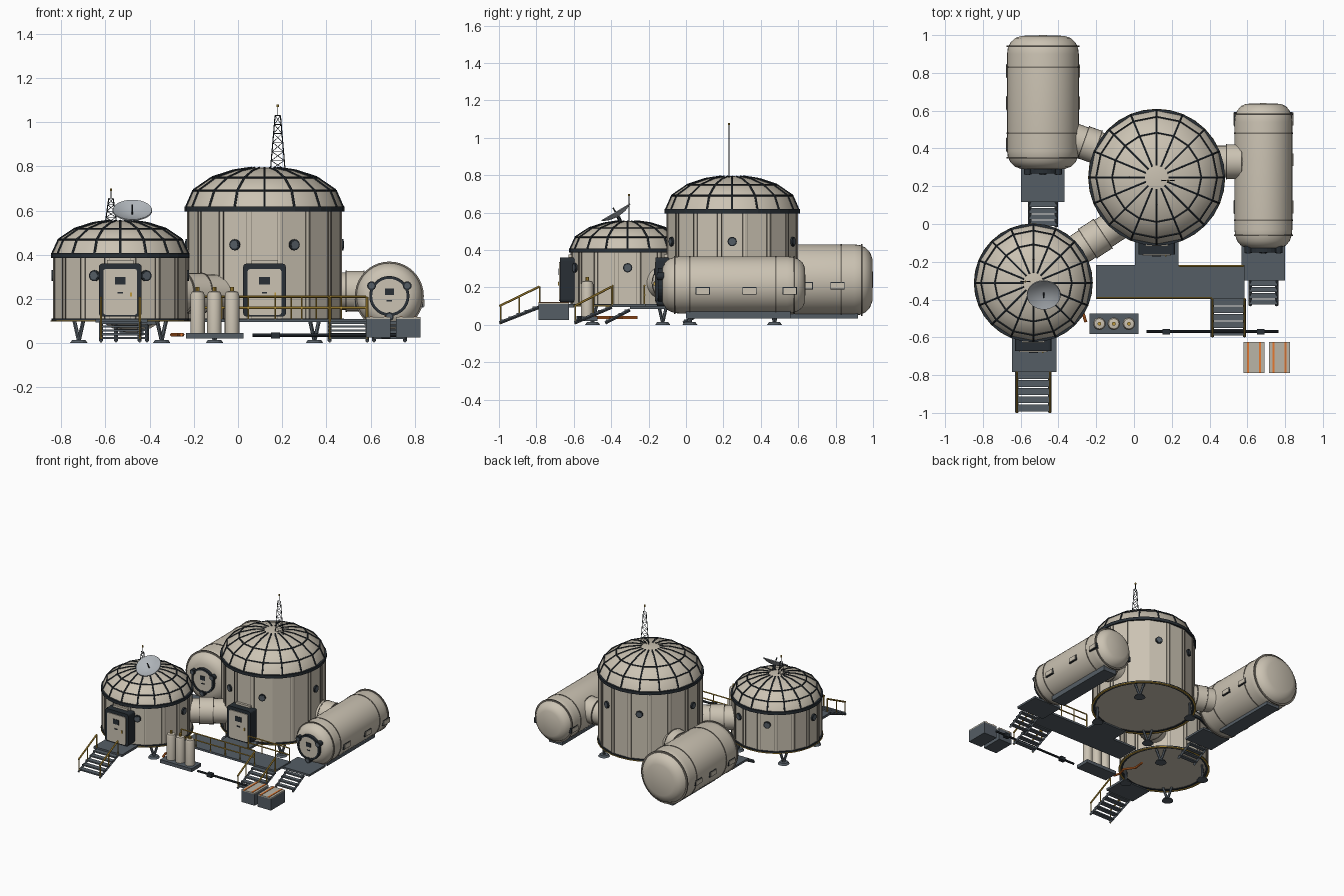
import bpy, bmesh
from math import sin, cos, pi, radians
from mathutils import Matrix, Vector

cube = bpy.data.objects.get("Cube")
if cube:
    bpy.data.objects.remove(cube)


def material(name, r, g, b):
    m = bpy.data.materials.new(name)
    m.use_nodes = True
    m.diffuse_color = (r, g, b, 1)
    m.node_tree.nodes["Principled BSDF"].inputs["Base Color"].default_value = (r, g, b, 1)
    return m


BEIGE = material("beige shell", .6, .545, .45)
TAUPE = material("taupe seam", .2, .18, .15)
SLATE = material("slate metal", .09, .11, .13)
DARK = material("dark metal", .021, .028, .035)
GOLD = material("gold rail", .5, .31, .045)
ORANGE = material("orange stripe", .82, .2, .03)
GREY = material("pale grey", .43, .46, .49)
LID = material("crate lid", .49, .46, .39)


class Part:
    """One object, gathered from boxes, rods and turned profiles."""

    def __init__(self, name, mat):
        self.name, self.mat, self.bm = name, mat, bmesh.new()

    def box(self, x0, x1, y0, y1, z0, z1, spin=Matrix()):
        lo, hi = Vector((x0, y0, z0)), Vector((x1, y1, z1))
        place = Matrix.Translation((lo + hi) / 2) @ Matrix.Diagonal((*(hi - lo), 1))
        bmesh.ops.create_cube(self.bm, size=1, matrix=spin @ place)
        return self

    def rod(self, a, b, r, n=6, tip=None):
        a, b = Vector(a), Vector(b)
        turn = (b - a).to_track_quat('Z', 'Y').to_matrix().to_4x4()
        bmesh.ops.create_cone(self.bm, cap_ends=True, segments=n, radius1=r,
                              radius2=r if tip is None else tip, depth=(b - a).length,
                              matrix=Matrix.Translation((a + b) / 2) @ turn)
        return self

    def lathe(self, profile, n, place=Matrix(), phase=0, closed=False):
        rings = [[self.bm.verts.new(place @ Vector((r * cos(phase + 2 * pi * i / n),
                                                    r * sin(phase + 2 * pi * i / n), z)))
                  for i in range(n)] for r, z in profile]
        pairs = list(zip(rings, rings[1:])) + ([(rings[-1], rings[0])] if closed else [])
        for p, q in pairs:
            for i in range(n):
                j = (i + 1) % n
                self.bm.faces.new((p[i], p[j], q[j], q[i]))
        bmesh.ops.remove_doubles(self.bm, verts=self.bm.verts[:], dist=.00005)
        return self

    def band(self, r0, r1, z0, z1, n=32, place=Matrix()):
        return self.lathe([(r0, z0), (r1, z0), (r1, z1), (r0, z1)], n, place, closed=True)

    def round_front(self, width):
        # round only the edges running front to back
        edges = [e for e in self.bm.edges if abs((e.verts[0].co - e.verts[1].co).normalized().y) > .9]
        bmesh.ops.bevel(self.bm, geom=edges, offset=width, segments=3, profile=.5, affect='EDGES')
        return self

    def done(self, smooth=False):
        bmesh.ops.recalc_face_normals(self.bm, faces=self.bm.faces[:])
        mesh = bpy.data.meshes.new(self.name)
        self.bm.to_mesh(mesh)
        self.bm.free()
        mesh.materials.append(self.mat)
        ob = bpy.data.objects.new(self.name, mesh)
        bpy.context.collection.objects.link(ob)
        if smooth:
            bpy.ops.object.select_all(action='DESELECT')
            ob.select_set(True)
            bpy.context.view_layer.objects.active = ob
            bpy.ops.object.shade_smooth_by_angle(angle=radians(35))


def domed_hab(name, x, y, R, top, rise, window_z, leg):
    at, step, floor = Matrix.Translation((x, y, 0)), pi / 8, .105
    Part(name + "_wall", BEIGE).lathe([(0, floor), (R, floor), (R, top), (0, top)], 16, at, step / 2).done()
    # dome skin with ribs following its facets
    arc = [(R * cos(radians(t)), top + .015 + rise * sin(radians(t))) for t in (0, 25, 48, 66, 80)]
    Part(name + "_dome", BEIGE).lathe(arc + [(0, top + .015 + rise)], 16, at).done(smooth=True)
    ribs, seams = Part(name + "_dome_ribs", DARK), Part(name + "_wall_seams", TAUPE)
    frames, panes = Part(name + "_window_frames", DARK), Part(name + "_window_panes", SLATE)
    legs = Part(name + "_legs", SLATE)
    for i in range(16):
        a, b = i * step, (i + 1) * step
        pts = [Vector((x + r * cos(a), y + r * sin(a), z)) for r, z in arc]
        for p, q in zip(pts, pts[1:]):
            ribs.rod(p, q, .006)
        for k, (r, z) in enumerate(arc[1:3]):
            ribs.rod(pts[k + 1], (x + r * cos(b), y + r * sin(b), z), .005)
        spin = at @ Matrix.Rotation(a + step / 2, 4, 'Z')
        for s in (-.013, .011):
            seams.box(R - .012, R + .002, s, s + .002, floor, top, spin)
        if i in (0, 3, 5, 8, 11, 13):
            out = Vector((cos(a), sin(a), 0))
            mid = Vector((x, y, window_z)) + out * R * cos(step / 2)
            frames.rod(mid - out * .01, mid + out * .01, .025, 16)
            panes.rod(mid, mid + out * .012, .018, 16)
        if i % 4 == 2:
            foot = Vector((x + leg * cos(a), y + leg * sin(a), 0))
            side = Vector((-sin(a), cos(a), 0)) * .03
            legs.rod(foot, foot + Vector((0, 0, .014)), .04, 12, .03)
            for s in (-1, 1):
                legs.rod(foot + Vector((0, 0, .01)), foot + side * s + Vector((0, 0, floor)), .009)
    for p in (ribs, seams, frames, panes, legs):
        p.done()
    Part(name + "_rim", DARK).band(R - .02, R + .008, top - .004, top + .018, 32, at).done()
    Part(name + "_base_ring", DARK).band(R - .02, R + .006, floor - .004, floor + .006, 32, at).done()
    Part(name + "_base_trim", GOLD).band(R - .003, R + .009, floor - .008, floor - .003, 32, at).done()
    # airlock door on the front
    f, z = y - R, floor + .015
    Part(name + "_door_frame", DARK).box(x - .097, x + .097, f - .055, f + .04, z, z + .24)\
        .round_front(.016).done()
    Part(name + "_door_panel", BEIGE).box(x - .076, x + .076, f - .06, f, z + .008, z + .215)\
        .round_front(.01).done()
    Part(name + "_door_window", DARK).box(x - .024, x + .024, f - .064, f, z + .145, z + .18)\
        .box(x - .012, x + .012, f - .064, f, z + .105, z + .112).done()
    Part(name + "_door_handle", GOLD).box(x + .045, x + .053, f - .066, f, z + .09, z + .11).done()
    Part(name + "_door_hood", BEIGE).box(x - .06, x + .06, f - .01, f + .04, z + .24, z + .255).done()


def capsule(name, x, y0, y1, z, R, band_ys, lug_ys):
    axis = Matrix.Translation((x, 0, z)) @ Matrix.Rotation(-pi / 2, 4, 'X')
    end = [(0, 0), (.6, .004), (.78, .016), (.91, .04), (.98, .07), (1, .1)]
    profile = [(R * r, y0 + d) for r, d in end] + [(R * r, y1 - d) for r, d in reversed(end)]
    Part(name + "_shell", BEIGE).lathe(profile, 40, axis).done(smooth=True)
    bands = Part(name + "_bands", TAUPE)
    for y in band_ys:
        bands.band(R - .01, R + .003, y - .004, y + .004, 40, axis)
    bands.done(smooth=True)
    backs, grips = Part(name + "_handle_backs", DARK), Part(name + "_handles", BEIGE)
    for y in lug_ys:
        for s in (-1, 1):
            inner, outer = sorted((x + s * (R - .02), x + s * (R + .002)))
            backs.box(inner, outer, y - .038, y + .038, z - .051, z - .012)
            inner, outer = sorted((x + s * (R - .02), x + s * (R + .006)))
            grips.box(inner, outer, y - .034, y + .034, z - .047, z - .016)
    backs.done()
    grips.done()
    Part(name + "_skid", SLATE).box(x - .055, x + .055, y0 + .13, y1 - .08, .035, z - R + .02).done()
    # round hatch with three clamps around it
    Part(name + "_hatch_ring", DARK).band(.078, .091, y0 - .02, y0 + .02, 28, axis).done()
    Part(name + "_hatch", BEIGE).rod((x, y0 + .01, z), (x, y0 - .014, z), .079, 28).done()
    Part(name + "_hatch_window", DARK).box(x - .02, x + .02, y0 - .018, y0, z + .005, z + .035)\
        .box(x - .012, x + .012, y0 - .018, y0, z - .024, z - .018).done()
    clamps, caps = Part(name + "_hatch_clamps", DARK), Part(name + "_clamp_caps", SLATE)
    for t in (30, 150, 270):
        px, pz = x + .093 * cos(radians(t)), z + .093 * sin(radians(t))
        clamps.rod((px, y0 + .03, pz), (px, y0 - .024, pz), .02, 16)
        caps.rod((px, y0, pz), (px, y0 - .027, pz), .013, 16)
    clamps.done()
    caps.done()
    Part(name + "_landing", SLATE).box(x - .115, x + .115, y0 - .17, y0 + .02, .085, .1).done()
    stairs(name + "_steps", x - .075, x + .075, y0 - .17, y0 - .302, .09, 4, False)


def stairs(name, x0, x1, y_top, y_low, z_top, count, rails=True):
    steps, bars = Part(name, SLATE), Part(name + "_rails", GOLD)
    run, drop = (y_low - y_top) / count, z_top / (count + 1)
    for i in range(count):
        y, z = y_top + run * i, z_top - drop * (i + 1)
        steps.box(x0, x1, y + run * .85, y, z, z + .01)
    for x in (x0 + .005, x1 - .005):
        steps.rod((x, y_top, z_top - .01), (x, y_low, .01), .009, 4)
        if rails:
            bars.rod((x, y_top, z_top + .1), (x, y_low, .1), .006)
            for t in (0, .5, .97):
                y, z = y_top + (y_low - y_top) * t, z_top * (1 - t)
                bars.rod((x, y, z), (x, y, z + .1), .004)
    steps.done()
    if rails:
        bars.done()


def railing(name, x0, x1, y, z, count):
    bars = Part(name, GOLD)
    for h in (.05, .1):
        bars.rod((x0, y, z + h), (x1, y, z + h), .005)
    for i in range(count):
        x = x0 + (x1 - x0) * i / (count - 1)
        bars.rod((x, y, z), (x, y, z + .1), .004)
    bars.done()


def tunnel(name, a, b, r, collar):
    a, b = Vector(a), Vector(b)
    Part(name, BEIGE).rod(a, b, r, 28).done(smooth=True)
    Part(name + "_collar", BEIGE).rod(a.lerp(b, collar[0]), a.lerp(b, collar[1]), r + .007, 28).done(smooth=True)
    hoops, step = Part(name + "_hoops", TAUPE), (b - a).normalized() * .003
    for t in collar:
        p = a.lerp(b, t)
        hoops.rod(p - step, p + step, r + .009, 28)
    hoops.done(smooth=True)


def mast(name, x, y, z0, z1, tip, w0, w1, bays):
    # flat lattice, narrowing upward
    truss = Part(name, DARK)
    rows = [(w0 + (w1 - w0) * i / bays, z0 + (z1 - z0) * i / bays) for i in range(bays + 1)]
    for (w, z), (v, h) in zip(rows, rows[1:]):
        for s in (-1, 1):
            truss.rod((x + s * w, y, z), (x + s * v, y, h), .0025)
            truss.rod((x + s * w, y, z), (x - s * v, y, h), .0014)
        truss.rod((x - v, y, h), (x + v, y, h), .0014)
    truss.rod((x, y, z1), (x, y, tip), .0025).done()
    Part(name + "_tip", GOLD).rod((x, y, tip - .012), (x, y, tip), .006).done()


# main buildings and the passages between them
domed_hab("large_hab", .12, .247, .354, .6, .18, .445, .32)
domed_hab("small_hab", -.533, -.312, .306, .39, .15, .305, .265)
capsule("left_capsule", -.482, .287, 1, .24, .19, (.35, .48, .83, .94), (.42, .64, .81))
capsule("right_capsule", .685, -.13, .64, .213, .153, (-.06, .02, .48, .58), (.09, .34, .555))
tunnel("hab_tunnel", (-.37, -.185, .225), (-.04, .03, .225), .085, (.38, .62))
tunnel("left_tunnel", (-.4, .48, .23), (-.12, .38, .23), .083, (.48, .72))
tunnel("right_tunnel", (.42, .33, .235), (.62, .33, .235), .085, (.35, .75))

# walkway, entrances and steps
Part("walkway", SLATE).box(-.2, .585, -.396, -.217, .095, .11).box(.005, .235, -.217, -.08, .095, .11).done()
railing("walkway_front_rail", -.195, .41, -.391, .11, 6)
railing("walkway_back_rail", .24, .58, -.222, .11, 4)
stairs("walkway_stairs", .41, .59, -.396, -.597, .105, 5)
Part("small_landing", SLATE).box(-.645, -.41, -.783, -.6, .093, .11).done()
stairs("small_stairs", -.625, -.44, -.783, -.998, .105, 5)

# masts and dish
mast("large_mast", .18, .23, .785, 1.03, 1.08, .033, .012, 6)
mast("small_mast", -.575, -.305, .54, .655, .7, .026, .01, 4)
centre, aim = Vector((-.478, -.362, .578)), Vector((0, -.51, .86))
tilt = Matrix.Translation(centre) @ aim.to_track_quat('Z', 'Y').to_matrix().to_4x4()
Part("dish", GREY).lathe([(0, 0), (.05, .008), (.09, .025), (.088, .03), (.05, .013), (0, .005)],
                         28, tilt).done(smooth=True)
Part("dish_mount", DARK).rod((-.478, -.34, .52), centre, .01).rod(centre, centre + aim * .055, .004).done()

# gas bottles on a pallet
Part("bottle_pallet", SLATE).box(-.235, .025, -.583, -.473, .02, .045).done()
for i, x in enumerate((-.183, -.107, -.027)):
    at = Matrix.Translation((x, -.528, 0))
    Part(f"gas_bottle_{i}", BEIGE).lathe([(0, .045), (.033, .045), (.033, .215), (.027, .232), (0, .238)],
                                         20, at).done(smooth=True)
    Part(f"bottle_valve_{i}", GOLD).rod((x, -.528, .23), (x, -.528, .255), .01, 10).done()

# supply pipe and loose hose
Part("supply_pipe", DARK).rod((.065, -.57, .035), (.765, -.57, .035), .008, 8)\
    .box(.15, .19, -.585, -.555, .02, .048).box(.65, .69, -.585, -.555, .02, .048).done()
hose, path = Part("hose", ORANGE), [(-.255, -.52), (-.27, -.47), (-.25, -.41), (-.3, -.34), (-.29, -.26)]
for (ax, ay), (bx, by) in zip(path, path[1:]):
    hose.rod((ax, ay, .038), (bx, by, .038), .008, 8)
hose.done()

# supply crates
for i, x in enumerate((.635, .77)):
    Part(f"crate_{i}", SLATE).box(x - .055, x + .055, -.789, -.625, .025, .11).done()
    Part(f"crate_lid_{i}", LID).box(x - .055, x + .055, -.789, -.625, .11, .118).done()
    straps = Part(f"crate_straps_{i}", ORANGE)
    for s in (-.032, .032):
        straps.box(x + s - .006, x + s + .006, -.789, -.625, .112, .121)
    straps.done()
